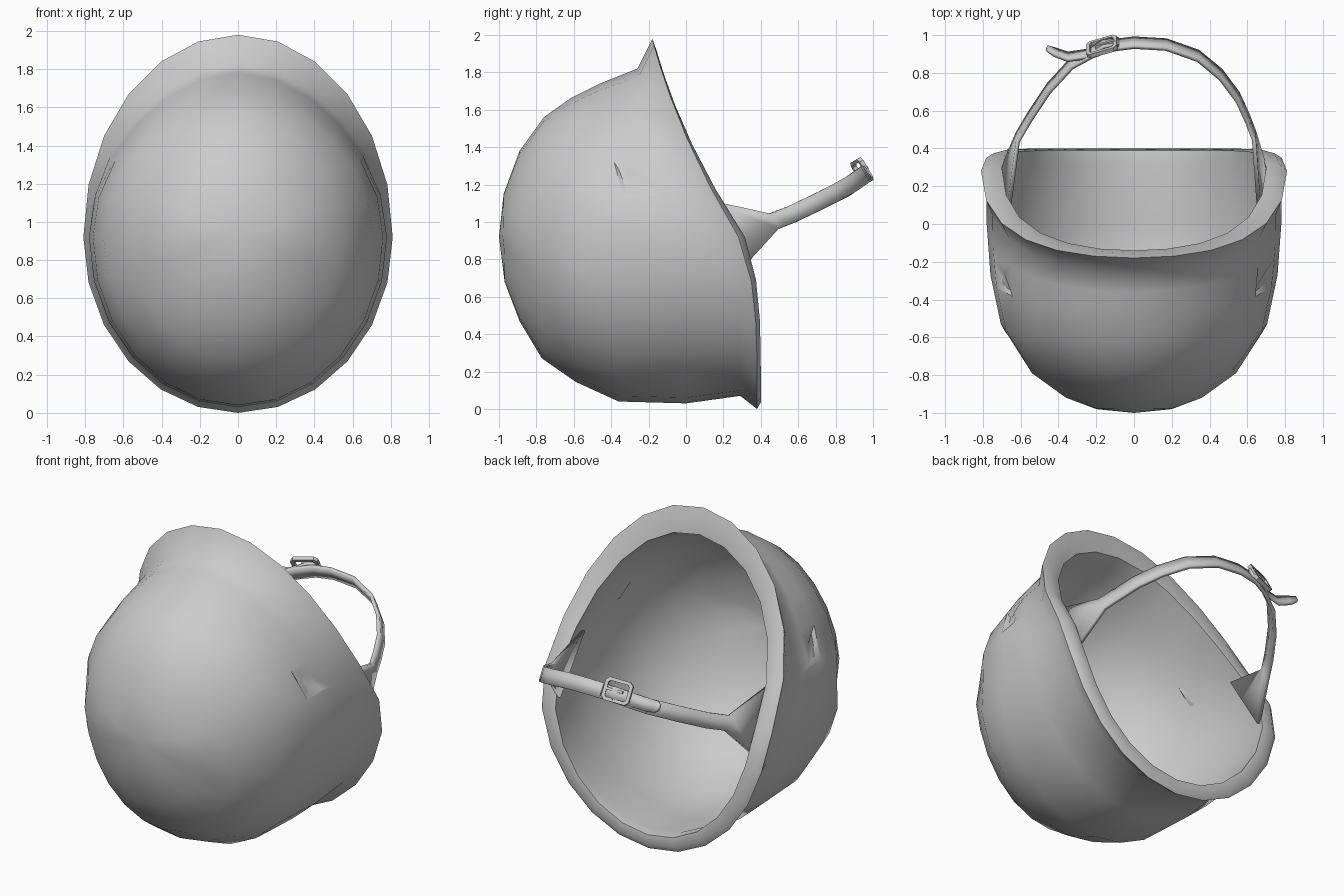
import bpy, bmesh, math
from mathutils import Vector

if "Cube" in bpy.data.objects:
    bpy.data.objects.remove(bpy.data.objects["Cube"])

SEG = 24
ZC = 0.92


def make_object(name, bm, angle=40):
    bmesh.ops.recalc_face_normals(bm, faces=bm.faces)
    me = bpy.data.meshes.new(name)
    bm.to_mesh(me)
    bm.free()
    ob = bpy.data.objects.new(name, me)
    bpy.context.collection.objects.link(ob)
    bpy.ops.object.select_all(action='DESELECT')
    ob.select_set(True)
    bpy.context.view_layer.objects.active = ob
    bpy.ops.object.shade_smooth_by_angle(angle=math.radians(angle))
    return ob


# Helmet shell rows: (top y, top z, side y, side x, bottom y, bottom z, shoulder bulge)
outer = [
    (-.975, 1.15, -.98, .20, -.97, .68, 0),
    (-.89, 1.38, -.92, .36, -.89, .47, 0),
    (-.76, 1.56, -.79, .54, -.77, .27, -.01),
    (-.62, 1.66, -.53, .705, -.59, .145, -.02),
    (-.46, 1.74, -.27, .76, -.36, .04, -.03),
    (-.36, 1.78, 0.0, .78, 0.0, .03, -.035),
    (-.26, 1.82, .20, .78, .29, .07, -.025),
]
# Flared lip rolling over to an inner edge
lip = [
    (-.18, 1.98, .28, .81, .38, 0.0, 0),
    (-.155, 1.91, .315, .77, .40, .035, 0),
    (-.14, 1.82, .30, .70, .39, .09, 0),
    (-.22, 1.79, .24, .72, .32, .10, 0),
]
inner = [(a + .02, b - .02, c + .015, d - .02, e + .015, f + .02, g)
         for a, b, c, d, e, f, g in reversed(outer[:-1])]


def ring_point(row, i):
    yt, zt, ys, xs, yb, zb, g = row
    t = 2 * math.pi * i / SEG
    c = math.cos(t)
    x = xs * math.sin(t)
    if c >= 0:
        bulge = 1 + g * math.sin(2 * t) ** 2
        y = ys + (yt - ys) * (1.4 * c - .4 * c * c)
        z = ZC + (zt - ZC) * c * bulge
        x *= bulge
    else:
        y = ys + (yb - ys) * (1 - (1 + c) ** 4)
        z = ZC + (zb - ZC) * -c
    return (x, y, z)


bm = bmesh.new()
rows = outer + lip + inner
rings = [[bm.verts.new(ring_point(r, i)) for i in range(SEG)] for r in rows]
quads = {}
for k in range(len(rings) - 1):
    for i in range(SEG):
        j = (i + 1) % SEG
        quads[k, i] = bm.faces.new((rings[k][i], rings[k][j], rings[k + 1][j], rings[k + 1][i]))
for ring, y in ((rings[0], -1.0), (rings[-1], -.98)):
    pole = bm.verts.new((0, y, ZC))
    for i in range(SEG):
        bm.faces.new((pole, ring[i], ring[(i + 1) % SEG]))

# Small shallow dent on each side of the outer wall
bmesh.ops.recalc_face_normals(bm, faces=bm.faces)
for i in (4, SEG - 5):
    f = quads[4, i]
    bmesh.ops.inset_individual(bm, faces=[f], thickness=.07)
    for v in f.verts:
        v.co += Vector((math.copysign(.008, v.co.x), -.02, -.025))
    for v in sorted(f.verts, key=lambda v: v.co.y)[:2]:
        v.co.x -= math.copysign(.03, v.co.x)
make_object("helmet_shell", bm, 50)

# Chin strap: ribbon lying in a slanted plane, flaring into anchor plates
N = Vector((0, -.5, .866))


def strap_height(y):
    pts = [(.3, .97), (.48, 1.005), (.6, 1.055), (.86, 1.185), (1.0, 1.285)]
    for (a, za), (b, zb) in zip(pts, pts[1:]):
        if y <= b:
            return za + (zb - za) * (y - a) / (b - a)
    return pts[-1][1]


def ribbon(name, pairs, thick=.022):
    bm = bmesh.new()
    vs = [(bm.verts.new(a), bm.verts.new(b)) for a, b in pairs]
    for p, q in zip(vs, vs[1:]):
        bm.faces.new((p[0], p[1], q[1], q[0]))
    ob = make_object(name, bm)
    mod = ob.modifiers.new("thickness", 'SOLIDIFY')
    mod.thickness = thick
    mod.offset = 0
    return ob


def section(x, y, half=.047, lift=0):
    p = Vector((x, y, strap_height(y) + lift))
    return p + N * half, p - N * half


def anchor(s):
    return (Vector((s * .66, .10, 1.12)), Vector((s * .69, .31, .76)))


path = [(.635, .47), (.60, .56), (.55, .67), (.46, .79), (.34, .89), (.17, .95), (.0, .96),
        (-.12, .945), (-.22, .91), (-.33, .85), (-.45, .72), (-.55, .57), (-.615, .46)]
ribbon("chin_strap", [anchor(1)] + [section(x, y) for x, y in path] + [anchor(-1)])

# Loose strap end passing over the buckle
tail = [(-.08, .965, .035), (-.16, .955, .04), (-.25, .90, .04), (-.35, .885, .04),
        (-.42, .91, .036), (-.46, .93, .018)]
ribbon("strap_tail", [section(x, y, h, .005) for x, y, h in tail], .018)

# Buckle: rounded rectangular frame with a prong
U = Vector((.95, .27, .15)).normalized()
V = (N - U * N.dot(U)).normalized()
W = U.cross(V)
CENTER = Vector((-.17, .94, 1.27))


def frame_loop(a, b, r):
    return [(a, b - r), (a - r, b), (r - a, b), (-a, b - r),
            (-a, r - b), (r - a, -b), (a - r, -b), (a, r - b)]


bm = bmesh.new()
loops = []
for a, b, r, w in ((.085, .07, .02, -.012), (.085, .07, .02, .012),
                   (.065, .05, .01, .012), (.065, .05, .01, -.012)):
    loops.append([bm.verts.new(CENTER + U * u + V * v + W * w) for u, v in frame_loop(a, b, r)])
for k in range(4):
    p, q = loops[k], loops[(k + 1) % 4]
    for i in range(8):
        j = (i + 1) % 8
        bm.faces.new((p[i], p[j], q[j], q[i]))
make_object("buckle_frame", bm, 30)

bm = bmesh.new()
bmesh.ops.create_cube(bm, size=2)
for v in bm.verts:
    v.co = CENTER + U * (.02 + v.co.x * .055) + V * (v.co.y * .008) + W * (v.co.z * .018)
make_object("buckle_prong", bm, 30)
